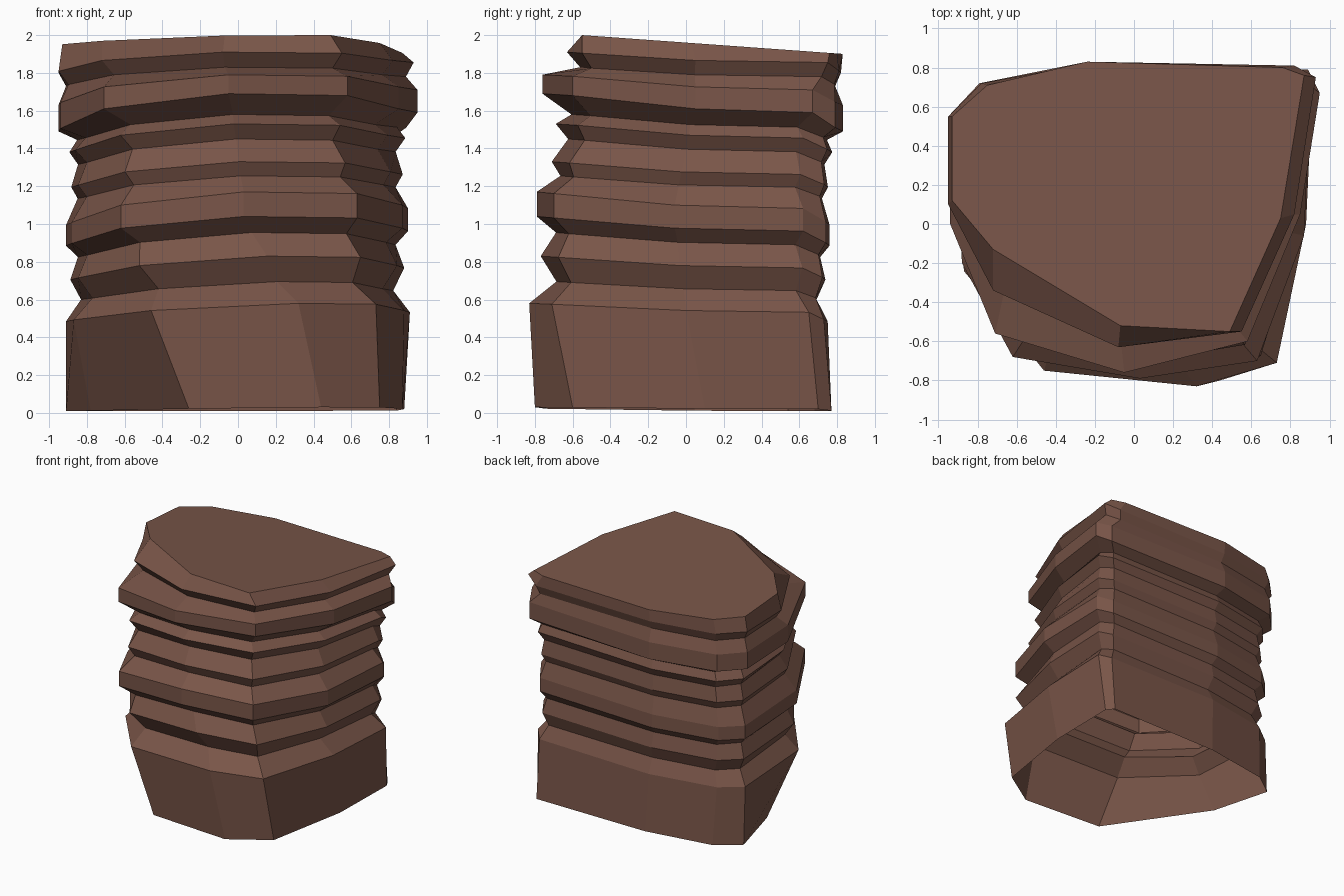
import bpy, bmesh
from mathutils import Vector

# Ten-sided cross-sections, counter-clockwise from the front (x, y)
CREST = [(-.07, -.52), (.49, -.55), (.75, .03), (.87, .76), (.76, .80),
         (-.24, .83), (-.75, .71), (-.93, .55), (-.93, .12), (-.72, -.13)]
TOP = [(-.08, -.63), (.55, -.55), (.82, .05), (.93, .75), (.82, .81),
       (-.24, .82), (-.78, .72), (-.95, .55), (-.95, .10), (-.72, -.34)]
UPPER = [(-.05, -.76), (.58, -.60), (.85, .05), (.95, .67), (.89, .79),
         (-.24, .83), (-.79, .72), (-.95, .55), (-.94, .0), (-.71, -.56)]
MIDDLE = [(.03, -.79), (.63, -.70), (.87, -.06), (.90, .62), (.83, .74),
          (-.22, .76), (-.76, .66), (-.91, .52), (-.88, -.20), (-.62, -.68)]
LOWER = [(.32, -.83), (.73, -.71), (.88, .0), (.91, .65), (.84, .73),
         (-.18, .75), (-.74, .65), (-.91, .52), (-.87, -.24), (-.46, -.75)]
BASE = [(.44, -.80), (.75, -.60), (.87, .10), (.88, .70), (.84, .77),
        (-.16, .77), (-.72, .68), (-.91, .54), (-.78, .05), (-.26, -.74)]

# Front heights of the cross-sections, between which the layers blend
LEVELS = [(2.0, CREST), (1.91, TOP), (1.83, TOP), (1.79, UPPER), (1.69, UPPER),
          (1.17, MIDDLE), (1.04, MIDDLE), (.58, LOWER), (.03, BASE)]

# Per-column weights: how far the layers tilt down, and how deep the grooves cut
TILT = [0, .05, .4, .5, .9, 1, 1, 1, .92, .4]
CUT = [1, 1, .8, .75, .5, .45, .5, .65, .75, 1]

# Layer profile: front height, back-left height, groove depth
PROFILE = [
    (2.0, 1.90, 0), (1.91, 1.80, 0), (1.83, 1.73, .07),
    (1.79, 1.63, 0), (1.69, 1.49, 0), (1.58, 1.445, .16),
    (1.53, 1.38, .08), (1.45, 1.315, .15), (1.33, 1.195, .07),
    (1.255, 1.135, .12), (1.17, .995, 0), (1.04, .885, 0),
    (.955, .825, .11), (.83, .705, .04), (.695, .60, .14),
    (.58, .485, 0), (.03, .01, 0)]


def section(z):
    """Cross-section at a given front height."""
    for (z0, a), (z1, b) in zip(LEVELS, LEVELS[1:]):
        if z >= z1:
            t = (z0 - z) / (z0 - z1)
            return [Vector(p).lerp(Vector(q), t) for p, q in zip(a, b)]


# Layered rock column: bridged rings, closed top, open underside
bm = bmesh.new()
rings = []
for row, (z_front, z_back, depth) in enumerate(PROFILE):
    ring = []
    for p, tilt, cut in zip(section(z_front), TILT, CUT):
        p = p * (1 - depth * cut / p.length)
        z = z_front + (z_back - z_front) * tilt
        if row == 0:  # flat top slopes gently to the back
            z = 2 - .072 * (p.y + .55)
        ring.append(bm.verts.new((p.x, p.y, z)))
    rings.append(ring)

n = len(TOP)
bm.faces.new(rings[0])
for upper, lower in zip(rings, rings[1:]):
    for i in range(n):
        j = (i + 1) % n
        bm.faces.new((lower[i], lower[j], upper[j], upper[i]))

mesh = bpy.data.meshes.new("layered_rock")
bm.to_mesh(mesh)
bm.free()

brown = bpy.data.materials.new("earth_brown")
brown.diffuse_color = (.191, .091, .065, 1)
mesh.materials.append(brown)
rock = bpy.data.objects.new("layered_rock", mesh)
bpy.context.collection.objects.link(rock)
